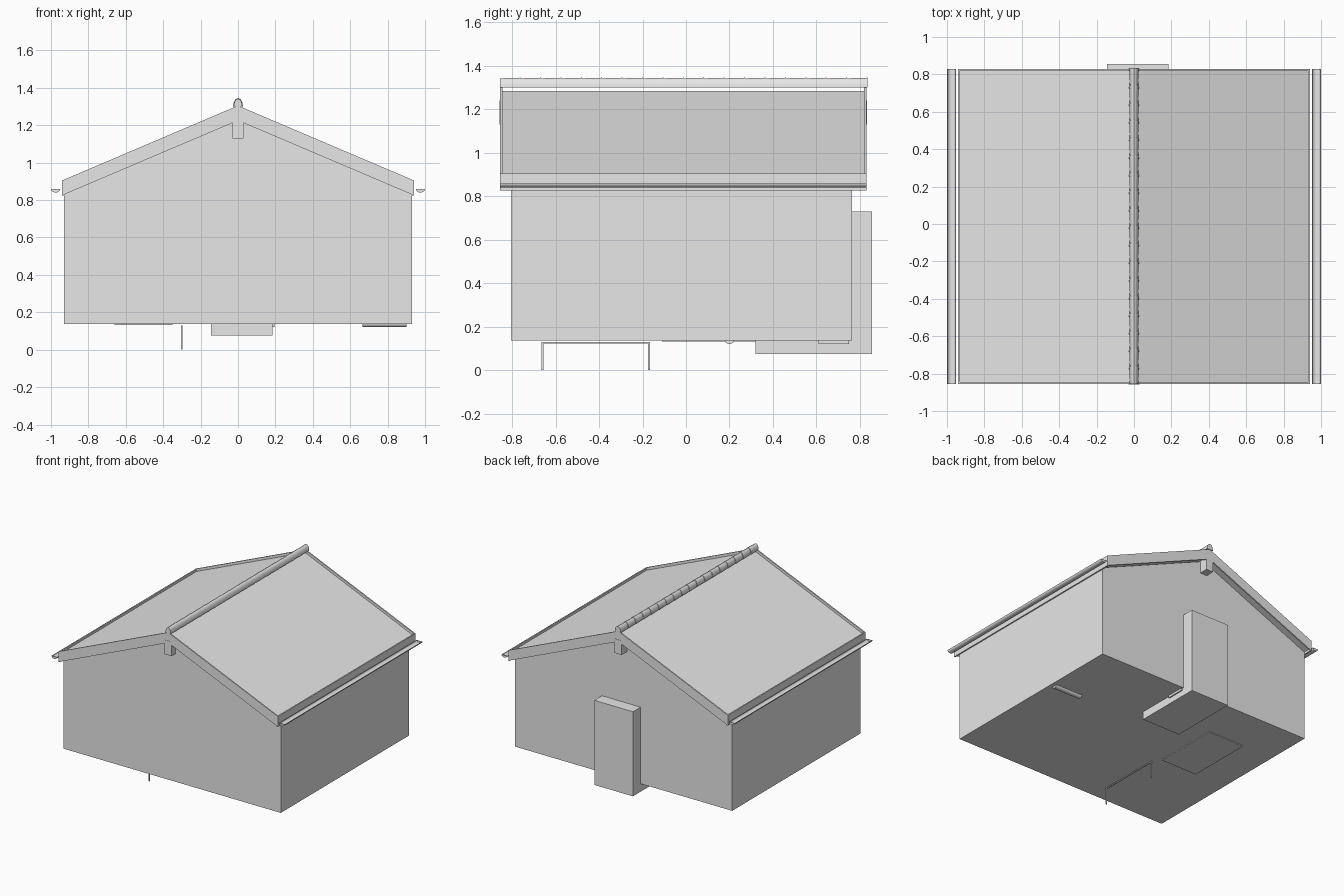
import bpy
import bmesh
from math import sin, cos, pi

if "Cube" in bpy.data.objects:
    bpy.data.objects.remove(bpy.data.objects["Cube"], do_unlink=True)

GREY = (0.8, 0.8, 0.8, 1)
mat = bpy.data.materials.new("plain grey")
mat.use_nodes = True
mat.diffuse_color = GREY
mat.node_tree.nodes["Principled BSDF"].inputs["Base Color"].default_value = GREY

FRONT, BACK = -0.855, 0.83        # roof ends
EAVE, EAVE_TOP, RIDGE_TOP = 0.94, 0.905, 1.305
SLOPE = (RIDGE_TOP - EAVE_TOP) / EAVE
DEPTH = 0.08                      # height of the roof edge boards


def loft(name, rings, smooth=False):
    """Closed solid through a list of matching rings of points."""
    bm = bmesh.new()
    loops = [[bm.verts.new(p) for p in ring] for ring in rings]
    for a, b in zip(loops, loops[1:]):
        for i in range(len(a)):
            j = (i + 1) % len(a)
            bm.faces.new((a[i], a[j], b[j], b[i]))
    bm.faces.new(loops[0])
    bm.faces.new(loops[-1])
    bmesh.ops.recalc_face_normals(bm, faces=bm.faces)
    mesh = bpy.data.meshes.new(name)
    bm.to_mesh(mesh)
    bm.free()
    mesh.materials.append(mat)
    obj = bpy.data.objects.new(name, mesh)
    bpy.context.collection.objects.link(obj)
    if smooth:
        bpy.ops.object.select_all(action="DESELECT")
        obj.select_set(True)
        bpy.context.view_layer.objects.active = obj
        bpy.ops.object.shade_smooth_by_angle()
    return obj


def extrude(name, profile, y0, y1, smooth=False):
    return loft(name, [[(x, y, z) for x, z in profile] for y in (y0, y1)], smooth)


def box(name, x0, x1, y0, y1, z0, z1):
    return extrude(name, [(x0, z0), (x1, z0), (x1, z1), (x0, z1)], y0, y1)


def chevron(half, drop, thick):
    """Roof cross-section, lowered by drop from the top line."""
    top = [(x, RIDGE_TOP - drop - SLOPE * abs(x)) for x in (-half, 0, half)]
    return top + [(x, z - thick) for x, z in reversed(top)]


# House body with gables
base, half = 0.137, 0.93
under = RIDGE_TOP - 0.07
extrude("house_walls", [(-half, base), (half, base), (half, under - SLOPE * half),
                        (0, under), (-half, under - SLOPE * half)], -0.805, 0.763)

# Roof slopes, set slightly below the gable boards
extrude("roof_slopes", chevron(EAVE - 0.005, 0.021, 0.045), FRONT + 0.005, BACK - 0.005)
for name, y in (("front_gable_board", FRONT), ("back_gable_board", BACK - 0.01)):
    extrude(name, chevron(EAVE, 0, DEPTH), y, y + 0.01)

# Ridge beam
box("ridge_beam", -0.03, 0.03, FRONT - 0.002, BACK + 0.002, 1.13, 1.24)

# Eave boards and half-round gutters
for side, s in (("left", 1), ("right", -1)):
    box(side + "_eave_board", s * (EAVE - 0.01), s * EAVE, FRONT, BACK,
        EAVE_TOP - DEPTH, EAVE_TOP)
    arc = [pi + pi * i / 10 for i in range(11)]
    outer = [(s * 0.975 + 0.024 * cos(a), 0.858 + 0.018 * sin(a)) for a in arc]
    inner = [(s * 0.975 + 0.021 * cos(a), 0.858 + 0.015 * sin(a)) for a in reversed(arc)]
    extrude(side + "_gutter", outer + inner, FRONT, BACK, True)
    for end, y in (("front", FRONT), ("back", BACK - 0.003)):
        extrude(f"{side}_gutter_{end}_cap", outer, y, y + 0.003)

# Overlapping tapered ridge tiles
count = 18
step = (BACK + 0.005 - FRONT) / count
for n in range(count):
    rings = []
    for k, size in ((0, 0.87), (1, 1.0)):
        arc = [pi * i / 10 for i in range(11)]
        y = FRONT + step * (n + k)
        rings.append([(0.026 * size * cos(a), y, 1.3 + 0.045 * size ** 0.5 * sin(a))
                      for a in arc])
    loft(f"ridge_tile_{n + 1}", rings, True)

# Back door block with its step reaching under the floor
door = (-0.145, 0.185)
box("back_door", *door, 0.70, 0.856, 0.075, 0.73)
box("back_step", *door, 0.32, 0.70, 0.075, 0.15)

# Rail under the floor
rail_y = (-0.66, -0.17)
for name, y in zip(("rail_front_post", "rail_back_post"), rail_y):
    box(name, -0.304, -0.296, y - 0.004, y + 0.004, 0, 0.13)
box("rail_bar", -0.304, -0.296, *rail_y, 0.122, 0.13)

# Small floor fittings
box("floor_hatch", -0.66, -0.35, -0.11, 0.41, 0.131, 0.14)
box("door_side_trim", 0.18, 0.195, 0.61, 0.75, 0.12, 0.14)
arc = [pi + pi * i / 8 for i in range(9)]
loft("floor_lamp", [[(x, 0.2 + 0.022 * cos(a), 0.137 + 0.017 * sin(a)) for a in arc]
                    for x in (0.665, 0.9)], True)
